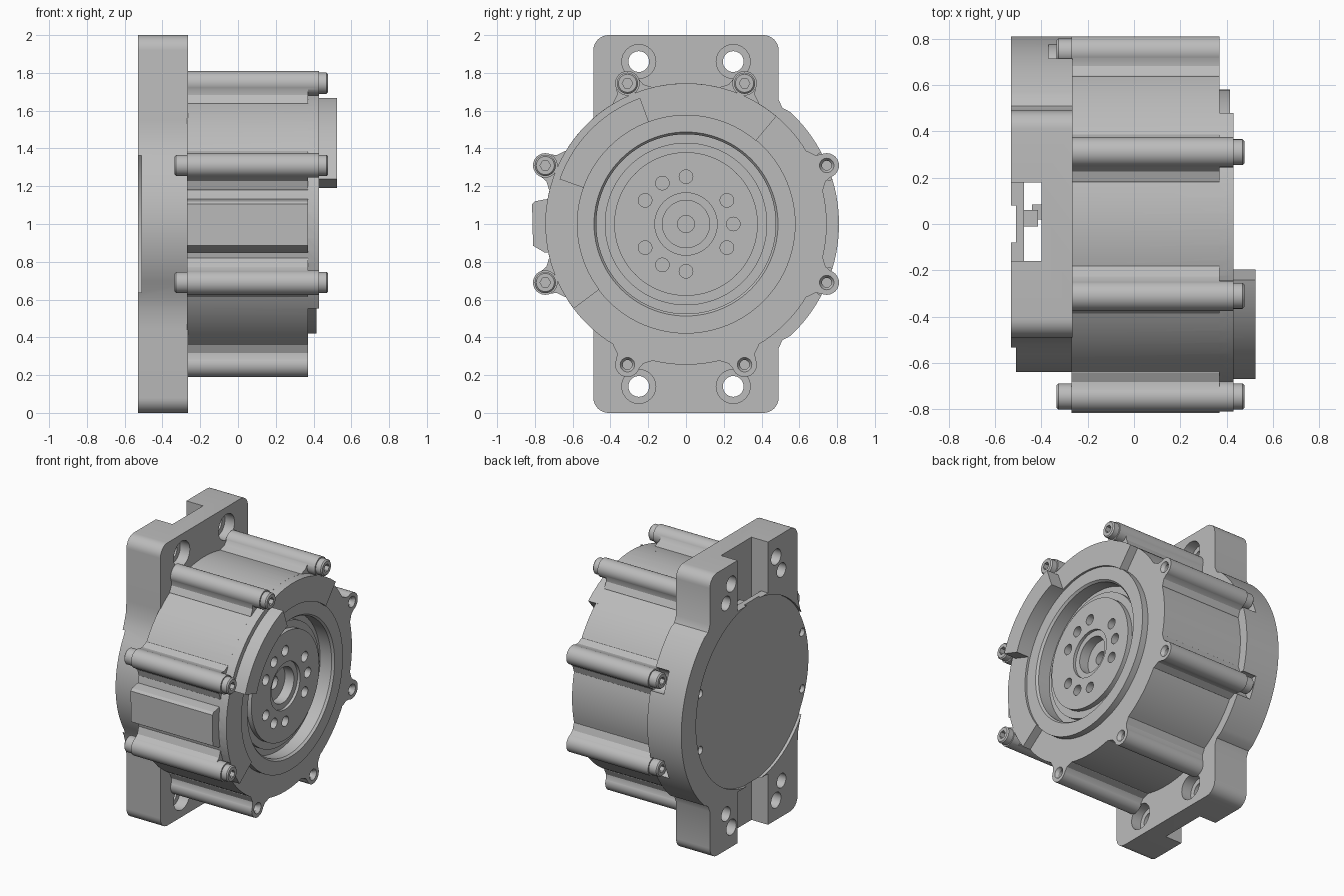
import bpy, bmesh, math
from mathutils import Vector

cube = bpy.data.objects.get("Cube")
if cube:
    bpy.data.objects.remove(cube, do_unlink=True)

metal = bpy.data.materials.new("grey metal")
metal.use_nodes = True
GREY = (0.5, 0.5, 0.5, 1)
metal.diffuse_color = GREY
metal.node_tree.nodes["Principled BSDF"].inputs["Base Color"].default_value = GREY


# --- helpers: the drive axis runs along x, at height 1; outlines are (y, z) about it
def finish(bm, name):
    bmesh.ops.remove_doubles(bm, verts=bm.verts, dist=1e-5)
    bmesh.ops.recalc_face_normals(bm, faces=bm.faces)
    mesh = bpy.data.meshes.new(name)
    bm.to_mesh(mesh)
    bm.free()
    ob = bpy.data.objects.new(name, mesh)
    bpy.context.collection.objects.link(ob)
    mesh.materials.append(metal)
    return ob


def arc(r, a0, a1, n=32, cy=0, cz=0):
    angles = [math.radians(a0 + (a1 - a0) * i / n) for i in range(n + 1)]
    return [(cy + r * math.cos(a), cz + r * math.sin(a)) for a in angles]


def prism(name, outline, x0, x1):
    bm = bmesh.new()
    low = bm.faces.new([bm.verts.new((x0, y, z + 1)) for y, z in outline])
    new = bmesh.ops.extrude_face_region(bm, geom=[low])["geom"]
    moved = [v for v in new if isinstance(v, bmesh.types.BMVert)]
    bmesh.ops.translate(bm, verts=moved, vec=(x1 - x0, 0, 0))
    if not low.is_valid or len(bm.faces) < len(outline) + 2:
        bm.faces.new([v for v in bm.verts if v not in moved])
    return finish(bm, name)


def rod(name, r, x0, x1, y=0, z=0, n=32):
    return prism(name, arc(r, 0, 360, n, y, z)[:-1], x0, x1)


def box(name, x, y, z):
    return prism(name, [(y[0], z[0]), (y[1], z[0]), (y[1], z[1]), (y[0], z[1])], *x)


def sector(name, r0, r1, a0, a1, x0, x1):
    return prism(name, arc(r1, a0, a1) + arc(r0, a1, a0), x0, x1)


def lathe(name, profile, y=0, z=0, n=96):
    bm = bmesh.new()
    verts = [bm.verts.new((x, y + r, z + 1)) for r, x in profile]
    edges = [bm.edges.new(pair) for pair in zip(verts, verts[1:])]
    bmesh.ops.spin(bm, geom=verts + edges, cent=(0, y, z + 1), axis=(1, 0, 0),
                   angle=math.tau, steps=n, use_merge=True)
    return finish(bm, name)


def combine(target, tool, op="DIFFERENCE"):
    mod = target.modifiers.new("cut", "BOOLEAN")
    mod.operation, mod.solver, mod.object = op, "EXACT", tool
    bpy.context.view_layer.objects.active = target
    bpy.ops.object.modifier_apply(modifier=mod.name)
    bpy.data.objects.remove(tool, do_unlink=True)


# --- mounting housing: flange with a wide round side (+y) and a narrow one (-y)
upper_right = [(0.51, 0.615), (0.49, 0.66)] + arc(0.08, 0, 90, 8, 0.41, 0.92)
upper_left = arc(0.08, 90, 180, 8, -0.41, 0.92) + [(-0.49, 0.55), (-0.498, 0.46), (-0.52, 0.39)]
upper = arc(0.81, 0, 47, 24) + upper_right + upper_left + arc(0.64, 150, 180, 16)
outline = upper + [(y, -z) for y, z in reversed(upper[1:-1])]
housing = prism("mounting_housing", outline, -0.53, -0.265)
combine(housing, rod("cover_recess", 0.645, -0.6, -0.51, n=96))
combine(housing, box("cable_passage", (-0.475, -0.4), (-0.16, 0.18), (-1.1, 1.1)))
for s in (-1, 1):
    combine(housing, box("cable_notch", (-0.6, -0.4), (-0.16, 0.18), sorted((s * 0.64, s * 1.1))))
    for y in (-0.25, 0.25):
        combine(housing, rod("bolt_hole", 0.055, -0.6, 0, y, s * 0.86))
        combine(housing, rod("front_counterbore", 0.09, -0.34, 0, y, s * 0.86))
        combine(housing, rod("screw_access", 0.05, -0.6, -0.36, y * 1.24, s * 0.745))
    combine(housing, rod("screw_pocket", 0.078, -0.37, 0, 0.75, s * 0.31))
    for y in (-0.57, 0.57):
        combine(housing, rod("cover_hole", 0.028, -0.6, -0.48, y, s * 0.2, 20))

# connector in the cable passage
box("connector", (-0.48, -0.415), (-0.01, 0.06), (0.5, 0.62))
box("connector_plug", (-0.44, -0.39), (0.02, 0.085), (0.52, 0.6))

# --- motor body with screw bosses
body = rod("motor_body", 0.745, -0.27, 0.37, n=128)
combine(body, sector("raised_face", 0.5, 0.745, 50, 217, 0.3, 0.43), "UNION")
combine(body, sector("front_guard", 0.57, 0.71, 110, 160.5, 0.3, 0.525), "UNION")
box_outline = [(-0.65, -0.16), (-0.75, -0.15), (-0.81, -0.115), (-0.815, 0.105),
               (-0.8, 0.12), (-0.75, 0.13), (-0.65, 0.14)]
combine(body, prism("side_bump", list(reversed(box_outline)), -0.27, 0.37), "UNION")

side = [(sy * 0.745, sz * 0.31) for sy in (-1, 1) for sz in (-1, 1)]
ends = [(sy * 0.31, sz * 0.745) for sy in (-1, 1) for sz in (-1, 1)]
with_screw = [p for p in side + ends if (p in side and p[0] < 0) or (p in ends and p[1] > 0)]
for p in side + ends:
    front = 0.43 if p in with_screw else 0.37
    out = Vector(p).normalized()
    across = Vector((-out.y, out.x))
    fairing = [out * d + across * w for d, w in
               ((0.68, -0.13), (0.74, -0.11), (0.77, -0.075), (0.81, -0.062),
                (0.81, 0.062), (0.77, 0.075), (0.74, 0.11), (0.68, 0.13))]
    combine(body, prism("fairing", [tuple(v) for v in fairing], -0.27, 0.37), "UNION")
    combine(body, rod("boss", 0.065, -0.27, front, *p), "UNION")
    if p not in with_screw:
        combine(body, lathe("boss_hole", [(0, 0.2), (0.025, 0.2), (0.025, 0.35),
                                          (0.045, 0.38), (0, 0.38)], *p, 24))
combine(body, rod("hub_opening", 0.575, 0.2, 0.6, n=96))


# --- socket head screws, at the front and behind the side bosses
def screw(name, p, base, tip):
    edge = tip - math.copysign(0.008, tip - base)
    head = lathe(name, [(0, base), (0.056, base), (0.056, edge), (0.048, tip), (0, tip)], *p, 32)
    x0, x1 = sorted((tip + (tip - base), base + (tip - base) * 0.4))
    combine(head, rod("socket", 0.028, x0, x1, *p, 6))


for p in with_screw:
    screw("front_screw", p, 0.42, 0.477)
for p in side:
    screw("rear_screw", p, -0.265, -0.335)

# --- bearing ring and output hub turned in one piece
hub = lathe("output_hub", [
    (0, 0.15), (0.58, 0.15), (0.58, 0.415), (0.487, 0.415), (0.475, 0.4), (0.475, 0.31),
    (0.43, 0.31), (0.43, 0.335), (0.38, 0.335), (0.38, 0.37), (0.165, 0.37), (0.165, 0.35),
    (0.125, 0.35), (0.125, 0.28), (0.045, 0.28), (0.045, 0.18), (0, 0.18)])
for a in (0, 30, 90, 120, 150, 210, 240, 270, 330):
    y, z = arc(0.25, a, a, 1)[0]
    combine(hub, rod("hub_hole", 0.036, 0.27, 0.5, y, z, 24))

# --- smooth round walls, sharp edges
for ob in bpy.context.scene.objects:
    ob.select_set(ob.type == "MESH" and metal.name in ob.data.materials)
bpy.context.view_layer.objects.active = body
bpy.ops.object.shade_smooth_by_angle(angle=math.radians(30))
